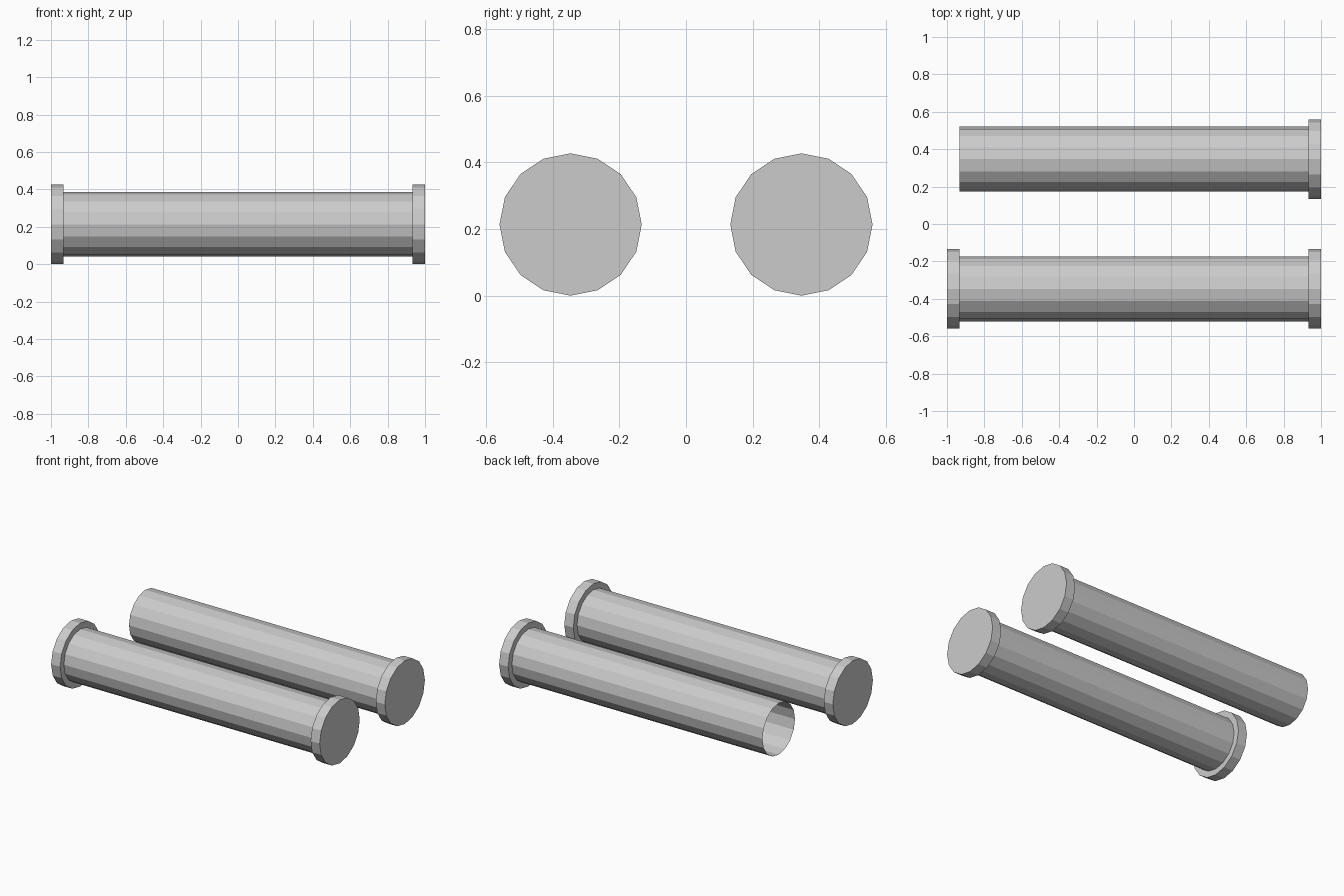
import bpy, bmesh
from math import cos, sin, tau

if "Cube" in bpy.data.objects:
    bpy.data.objects.remove(bpy.data.objects["Cube"])

SIDES = 16
R_TUBE, R_CAP = 0.1735, 0.2135
END, NECK = 1.0, 0.933
OFFSET_Y = 0.3465


def lathe_x(name, profile, y):
    """Revolve (x, radius) points around the x axis; radius 0 closes with a flat disc."""
    bm = bmesh.new()
    rings = []
    for x, r in profile:
        rings.append([bm.verts.new((x, r * cos(tau * i / SIDES), r * sin(tau * i / SIDES)))
                      for i in range(SIDES)] if r else None)
    for k in range(len(rings) - 1):
        a, b = rings[k], rings[k + 1]
        if a is None or b is None:
            # flat end disc, facing outward
            bm.faces.new(b[::-1] if a is None else a)
            continue
        for i in range(SIDES):
            j = (i + 1) % SIDES
            bm.faces.new((a[i], a[j], b[j], b[i]))
    # outward winding: the outermost wall must face away from the axis
    bmesh.ops.recalc_face_normals(bm, faces=bm.faces[:])
    wall = max(bm.faces, key=lambda f: f.calc_center_median().yz.length)
    c = wall.calc_center_median()
    if wall.normal.y * c.y + wall.normal.z * c.z < 0:
        bmesh.ops.reverse_faces(bm, faces=bm.faces[:])
    mesh = bpy.data.meshes.new(name)
    bm.to_mesh(mesh)
    bm.free()
    obj = bpy.data.objects.new(name, mesh)
    obj.location = (0, y, R_CAP)
    bpy.context.collection.objects.link(obj)
    return obj


# Tube wall running into the flanged right cap
right_cap = [(NECK, R_TUBE), (NECK, R_CAP), (END, R_CAP), (END, 0)]
left_cap = [(-x, r) for x, r in reversed(right_cap)]

# Front tube: capped at both ends
lathe_x("closed_tube", left_cap + right_cap, -OFFSET_Y)

# Back tube: left end open, thin wall
lathe_x("open_tube", [(-NECK, R_TUBE)] + right_cap, OFFSET_Y)
